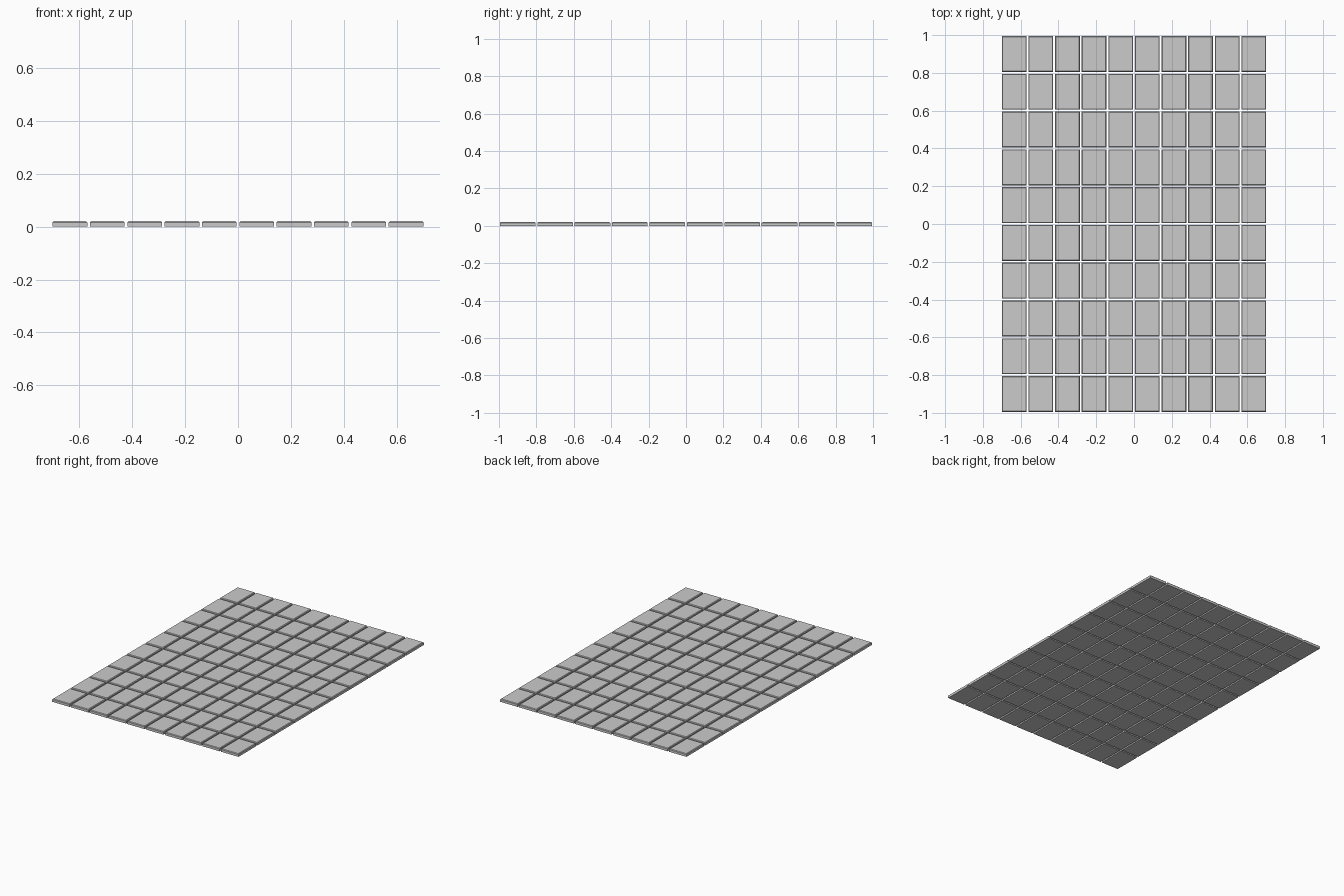
import bpy, bmesh

if "Cube" in bpy.data.objects:
    bpy.data.objects.remove(bpy.data.objects["Cube"])

COLS, ROWS = 10, 10
PITCH_X, PITCH_Y = 0.141, 0.2
TILE_X, TILE_Y, TILE_Z = 0.131, 0.19, 0.02
BEVEL = 0.004


def tile_mesh():
    """One paving tile with a chamfered top rim."""
    bm = bmesh.new()
    bmesh.ops.create_cube(bm, size=1)
    bmesh.ops.scale(bm, vec=(TILE_X, TILE_Y, TILE_Z), verts=bm.verts)
    bmesh.ops.translate(bm, vec=(0, 0, TILE_Z / 2), verts=bm.verts)
    rim = [e for e in bm.edges if all(v.co.z > TILE_Z * 0.9 for v in e.verts)]
    bmesh.ops.bevel(bm, geom=rim, offset=BEVEL, segments=1, affect='EDGES')
    me = bpy.data.meshes.new("tile")
    bm.to_mesh(me)
    bm.free()
    return me


# Grid of separate tiles sharing one mesh
mesh = tile_mesh()
for r in range(ROWS):
    for c in range(COLS):
        tile = bpy.data.objects.new(f"tile_{r}_{c}", mesh)
        tile.location = ((c - (COLS - 1) / 2) * PITCH_X,
                         (r - (ROWS - 1) / 2) * PITCH_Y, 0)
        bpy.context.collection.objects.link(tile)
